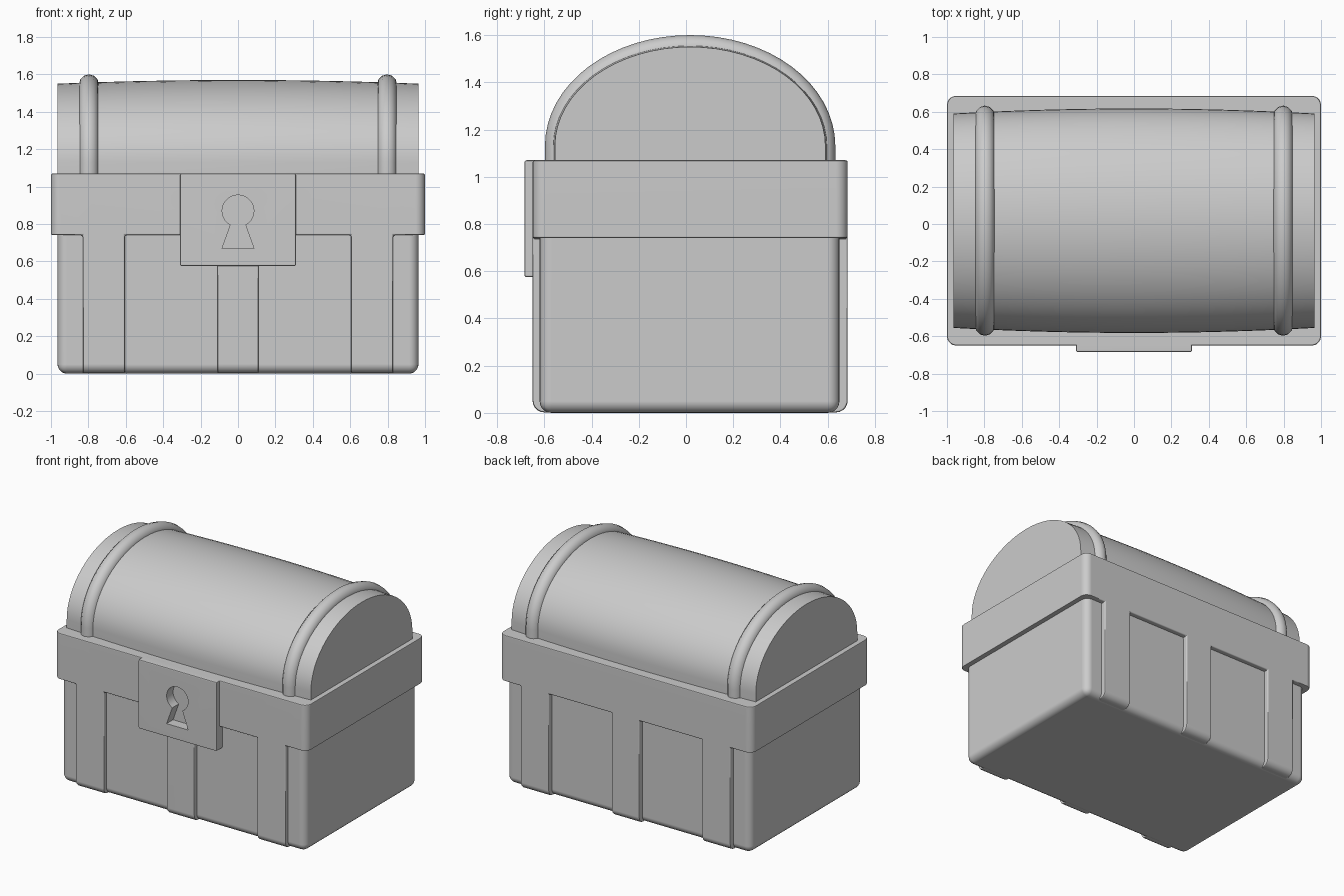
import bpy, bmesh
from math import sin, cos, pi, radians

cube = bpy.data.objects.get("Cube")
if cube:
    bpy.data.objects.remove(cube, do_unlink=True)

GREY = (0.6, 0.6, 0.6, 1)
grey = bpy.data.materials.new("plain grey")
grey.use_nodes = True
grey.diffuse_color = GREY
grey.node_tree.nodes["Principled BSDF"].inputs["Base Color"].default_value = GREY

MID_Y = 0.0175      # centre line of box and lid
SPRING = 1.13       # height where the lid arch starts


def add_object(name, data):
    obj = bpy.data.objects.new(name, data)
    bpy.context.collection.objects.link(obj)
    data.materials.append(grey)
    return obj


def extrude_profile(name, points, y0, y1, radius=0, rounded=None):
    """Extrude an x-z outline along y, rounding the edges chosen by a rule."""
    bm = bmesh.new()
    face = bm.faces.new([bm.verts.new((x, y0, z)) for x, z in points])
    ext = bmesh.ops.extrude_face_region(bm, geom=[face])["geom"]
    for v in ext:
        if isinstance(v, bmesh.types.BMVert):
            v.co.y = y1
    bmesh.ops.recalc_face_normals(bm, faces=bm.faces)
    if rounded:
        edges = [e for e in bm.edges if rounded(*[v.co for v in e.verts])]
        bmesh.ops.bevel(bm, geom=edges, offset=radius, segments=5,
                        profile=0.5, affect='EDGES')
    mesh = bpy.data.meshes.new(name)
    bm.to_mesh(mesh)
    bm.free()
    return add_object(name, mesh)


def rect(x, z0, z1):
    return [(-x, z0), (x, z0), (x, z1), (-x, z1)]


def soften(obj, width):
    mod = obj.modifiers.new("Soft edges", 'BEVEL')
    mod.width, mod.segments = width, 2
    mod.limit_method, mod.angle_limit = 'ANGLE', radians(50)
    mod.use_clamp_overlap = False


def bake(obj):
    """Turn a curve or modifier stack into a plain mesh object."""
    graph = bpy.context.evaluated_depsgraph_get()
    mesh = bpy.data.meshes.new_from_object(obj.evaluated_get(graph))
    name = obj.name
    bpy.data.objects.remove(obj, do_unlink=True)
    mesh.materials.clear()
    return add_object(name, mesh)


def smooth(obj):
    bpy.ops.object.select_all(action='DESELECT')
    obj.select_set(True)
    bpy.context.view_layer.objects.active = obj
    bpy.ops.object.shade_smooth_by_angle(angle=radians(40))
    mod = obj.modifiers.new("Clean shading", 'WEIGHTED_NORMAL')
    mod.keep_sharp = True


def arch(half, rise, foot, steps=32):
    """Points (y, z) of an arch with short straight feet."""
    arc = [(MID_Y - half * cos(pi * i / steps), SPRING + rise * sin(pi * i / steps))
           for i in range(steps + 1)]
    return [(MID_Y - half, foot)] + arc + [(MID_Y + half, foot)]


# Box with rounded corners and bottom
body = extrude_profile(
    "chest_body", rect(0.965, 0, 0.9), -0.62, 0.65, 0.05,
    lambda a, b: abs(a.z - b.z) > 0.1 or a.z + b.z < 0.01)

# Rim band and the three straps below it, cut from one outline
RIM, TOP, LOW = 0.74, 1.07, 0.002
outline = [(-1, TOP), (-1, RIM)]
for left, right in ((-0.83, -0.605), (-0.11, 0.11), (0.605, 0.83)):
    outline += [(left, RIM), (left, LOW), (right, LOW), (right, RIM)]
outline += [(1, RIM), (1, TOP)]


def rim_rounding(a, b):
    corner = abs(a.x) > 0.99 and abs(a.x - b.x) < 0.01 and abs(a.z - b.z) > 0.1
    strap_foot = a.z < 0.01 and b.z < 0.01 and abs(a.y - b.y) < 0.01
    return corner or strap_foot


frame = extrude_profile("rim_and_straps", outline, -0.65, 0.685, 0.05, rim_rounding)
soften(frame, 0.009)

# Lock plate
lock = extrude_profile("lock_plate", rect(0.31, 0.575, 1.07), -0.685, -0.6)
soften(lock, 0.01)

# Keyhole cutter: round top with a flared slot
a0 = radians(-62)
hole = [(0.085 * cos(a0 + i * radians(304) / 24),
         0.87 + 0.085 * sin(a0 + i * radians(304) / 24)) for i in range(25)]
hole += [(-0.085, 0.67), (0.085, 0.67)]
cutter = extrude_profile("keyhole_cutter", hole, -0.8, -0.612)
cutter.hide_render = True

for part in (body, frame, lock):
    cut = part.modifiers.new("Keyhole", 'BOOLEAN')
    cut.operation, cut.solver, cut.object = 'DIFFERENCE', 'EXACT', cutter
parts = [bake(part) for part in (body, frame, lock)]
bpy.data.objects.remove(cutter, do_unlink=True)

# Arched lid, bulging slightly in the middle
bm = bmesh.new()
rings = []
STATIONS = 16
for i in range(STATIONS + 1):
    t = 2 * i / STATIONS - 1
    f = 1 - 0.045 * t * t
    rings.append([bm.verts.new((0.965 * t, y, z))
                  for y, z in arch(0.6 * f, 0.44 * f, 1.05)])
for r, s in zip(rings, rings[1:]):
    for k in range(len(r)):
        bm.faces.new((r[k - 1], r[k], s[k], s[k - 1]))
bm.faces.new(rings[0])
bm.faces.new(rings[-1])
bmesh.ops.recalc_face_normals(bm, faces=bm.faces)
lid_mesh = bpy.data.meshes.new("lid")
bm.to_mesh(lid_mesh)
bm.free()
parts.append(add_object("lid", lid_mesh))

# Round hoops over the lid
TUBE = 0.053
for side, x in (("left", 0.797), ("right", -0.797)):
    curve = bpy.data.curves.new(side + "_lid_hoop", 'CURVE')
    curve.dimensions = '3D'
    curve.bevel_depth, curve.bevel_resolution = TUBE, 4
    path = arch(0.615 - TUBE, 1.6 - TUBE - SPRING, 1.04)
    spline = curve.splines.new('POLY')
    spline.points.add(len(path) - 1)
    for p, (y, z) in zip(spline.points, path):
        p.co = (x, y, z, 1)
    parts.append(bake(add_object(side + "_lid_hoop", curve)))

for part in parts:
    smooth(part)
